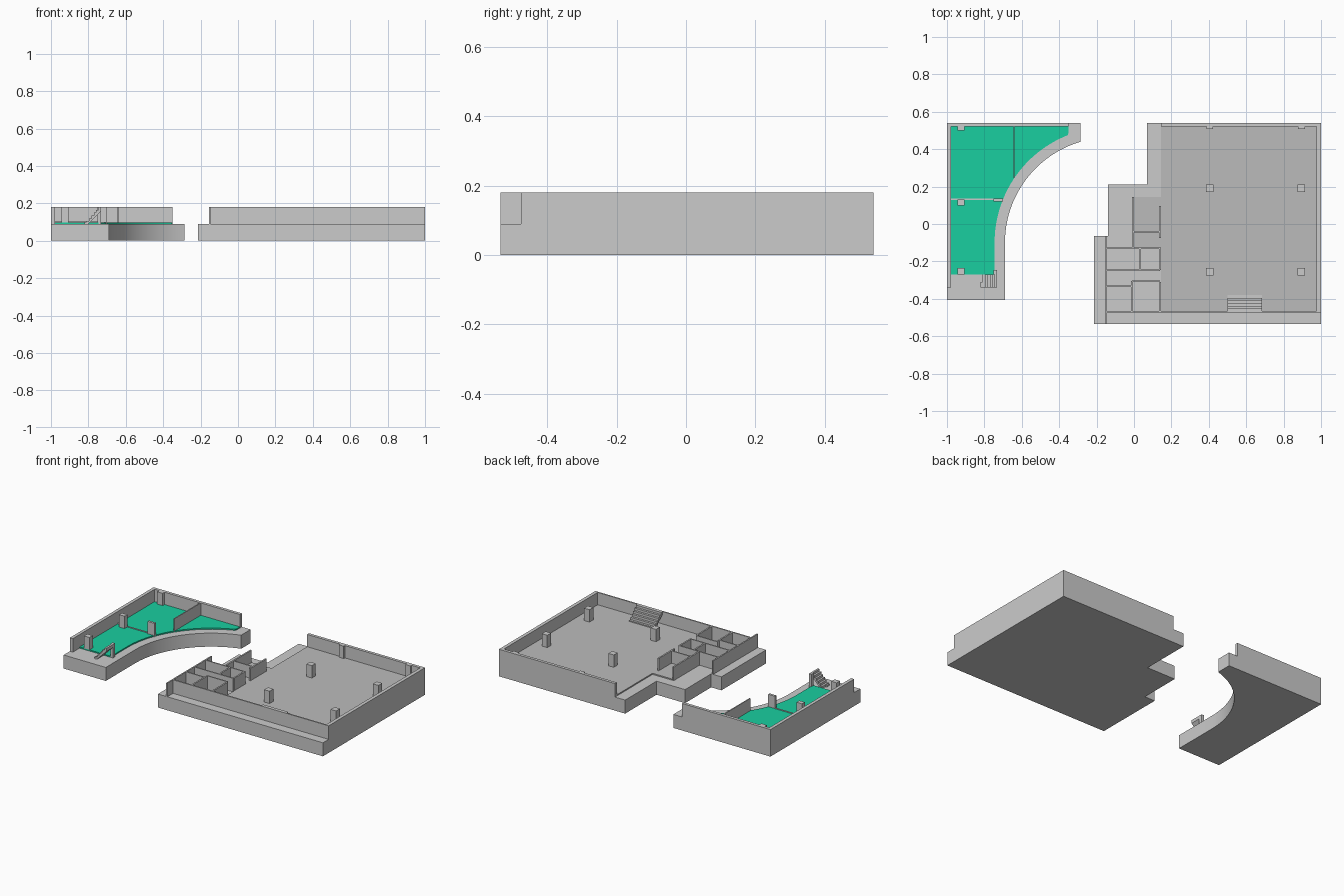
import bpy, bmesh, math

if "Cube" in bpy.data.objects:
    bpy.data.objects.remove(bpy.data.objects["Cube"])

BASE, FLOOR, TOP = 0.09, 0.098, 0.18


def material(name, color):
    m = bpy.data.materials.new(name)
    m.diffuse_color = color
    m.use_nodes = True
    m.node_tree.nodes["Principled BSDF"].inputs["Base Color"].default_value = m.diffuse_color
    return m


green = material("green_floor", (0.01, 0.62, 0.35, 1))
dark = material("dark_floor", (0.5, 0.5, 0.5, 1))


def finish(name, bm, mat=None):
    bmesh.ops.recalc_face_normals(bm, faces=bm.faces)
    me = bpy.data.meshes.new(name)
    bm.to_mesh(me)
    bm.free()
    ob = bpy.data.objects.new(name, me)
    bpy.context.collection.objects.link(ob)
    if mat:
        me.materials.append(mat)
    return ob


def prism(name, outline, z0, z1, mat=None):
    """Extrude a plan outline from z0 up to z1."""
    bm = bmesh.new()
    face = bm.faces.new([bm.verts.new((x, y, z0)) for x, y in outline])
    ext = bmesh.ops.extrude_face_region(bm, geom=[face])["geom"]
    bmesh.ops.translate(bm, vec=(0, 0, z1 - z0),
                        verts=[g for g in ext if isinstance(g, bmesh.types.BMVert)])
    return finish(name, bm, mat)


def box(name, x0, x1, y0, y1, z0=BASE, z1=TOP, mat=None):
    return prism(name, [(x0, y0), (x1, y0), (x1, y1), (x0, y1)], z0, z1, mat)


def arc(radius, y_end, n=32):
    """Concave edge of the left block, from straight side up to y_end."""
    end = math.asin((y_end + 0.1) / radius)
    return [(-0.1275 - radius * math.cos(end * i / n),
             -0.1 + radius * math.sin(end * i / n)) for i in range(n + 1)]


def stairs(name, start, run, across, width, steps, z0, z1):
    """Folded stair band with sloping underside."""
    dz = (z1 - z0) / steps
    prof = [(0, z0)]
    for i in range(steps):
        prof += [(i / steps, z0 + (i + 1) * dz), ((i + 1) / steps, z0 + (i + 1) * dz)]
    prof += [(1, z1 - 1.4 * dz), (0.12, z0)]
    bm = bmesh.new()
    rows = []
    for w in (0, width):
        rows.append([bm.verts.new((start[0] + run[0] * t + across[0] * w,
                                   start[1] + run[1] * t + across[1] * w, z))
                     for t, z in prof])
    bm.faces.new(rows[0])
    bm.faces.new(rows[1])
    n = len(prof)
    for i in range(n):
        j = (i + 1) % n
        bm.faces.new((rows[0][i], rows[0][j], rows[1][j], rows[1][i]))
    return finish(name, bm)


# Left block: curved base and green floor
curve_base = prism("curved_base", [(-1, -0.405), (-0.69, -0.405)] + arc(0.5625, 0.44)
                   + [(-0.285, 0.54), (-1, 0.54)], 0, BASE)
curve_floor = prism("green_floor", [(-0.98, -0.27), (-0.7455, -0.27)] + arc(0.618, 0.475)
                    + [(-0.35, 0.49), (-0.35, 0.52), (-0.98, 0.52)], BASE, FLOOR, green)
for ob in (curve_base, curve_floor):
    bpy.ops.object.select_all(action='DESELECT')
    ob.select_set(True)
    bpy.context.view_layer.objects.active = ob
    bpy.ops.object.shade_smooth_by_angle()

# Left block: walls, columns, stairs
box("left_west_wall", -1, -0.978, -0.34, 0.54)
box("left_north_wall", -0.978, -0.35, 0.52, 0.54)
box("left_partition", -0.645, -0.638, 0.245, 0.52)
box("left_threshold", -0.978, -0.75, 0.128, 0.136, BASE, 0.102)
box("left_pier", -0.75, -0.70, 0.12, 0.135)
for y0, y1 in ((0.5, 0.52), (0.1, 0.13), (-0.27, -0.235)):
    box("left_column", -0.945, -0.905, y0, y1)
box("left_stair_foot", -0.82, -0.80, -0.34, -0.31, BASE, 0.1)
stairs("left_stairs", (-0.81, -0.34), (0.078, 0), (0, 1), 0.07, 6, BASE, TOP)
box("left_stair_post", -0.75, -0.732, -0.27, -0.247)

# Right block: stepped base and dark floors
prism("stepped_base", [(-0.215, -0.535), (1, -0.535), (1, 0.54), (0.07, 0.54),
                       (0.07, 0.21), (-0.14, 0.21), (-0.14, -0.065), (-0.215, -0.065)], 0, BASE)
box("hall_floor", 0.145, 0.977, -0.467, 0.52, BASE, FLOOR, dark)
box("lobby_floor", 0, 0.145, -0.125, 0.145, BASE, FLOOR, dark)

# Right block: outer walls
box("right_west_wall", -0.155, -0.146, -0.535, -0.065)
box("right_south_wall", -0.146, 1, -0.475, -0.466)
box("right_east_wall", 0.977, 1, -0.466, 0.54)
box("right_north_wall", 0.145, 0.977, 0.52, 0.54)

# Right block: small room partitions
for x, y0, y1 in ((-0.006, -0.125, 0.145), (0.139, -0.075, 0.095), (0.139, -0.245, -0.125),
                  (0.139, -0.466, -0.31), (0.033, -0.245, -0.13), (-0.012, -0.466, -0.305)):
    box("room_partition", x - 0.005, x + 0.005, y0, y1)
for y, x0, x1 in ((-0.042, 0, 0.139), (-0.129, -0.146, 0.139), (-0.247, -0.146, 0.139),
                  (-0.333, -0.146, -0.012), (-0.306, -0.012, 0.139)):
    box("room_cross_wall", x0, x1, y - 0.004, y + 0.004)

# Right block: columns and stairs
for x in (0.405, 0.895):
    for y in (0.19, -0.255):
        box("hall_column", x - 0.02, x + 0.02, y - 0.02, y + 0.02)
    box("wall_column", x - 0.018, x + 0.018, 0.508, 0.52)
stairs("hall_stairs", (0.5, -0.38), (0, -0.086), (1, 0), 0.185, 6, BASE, TOP)
